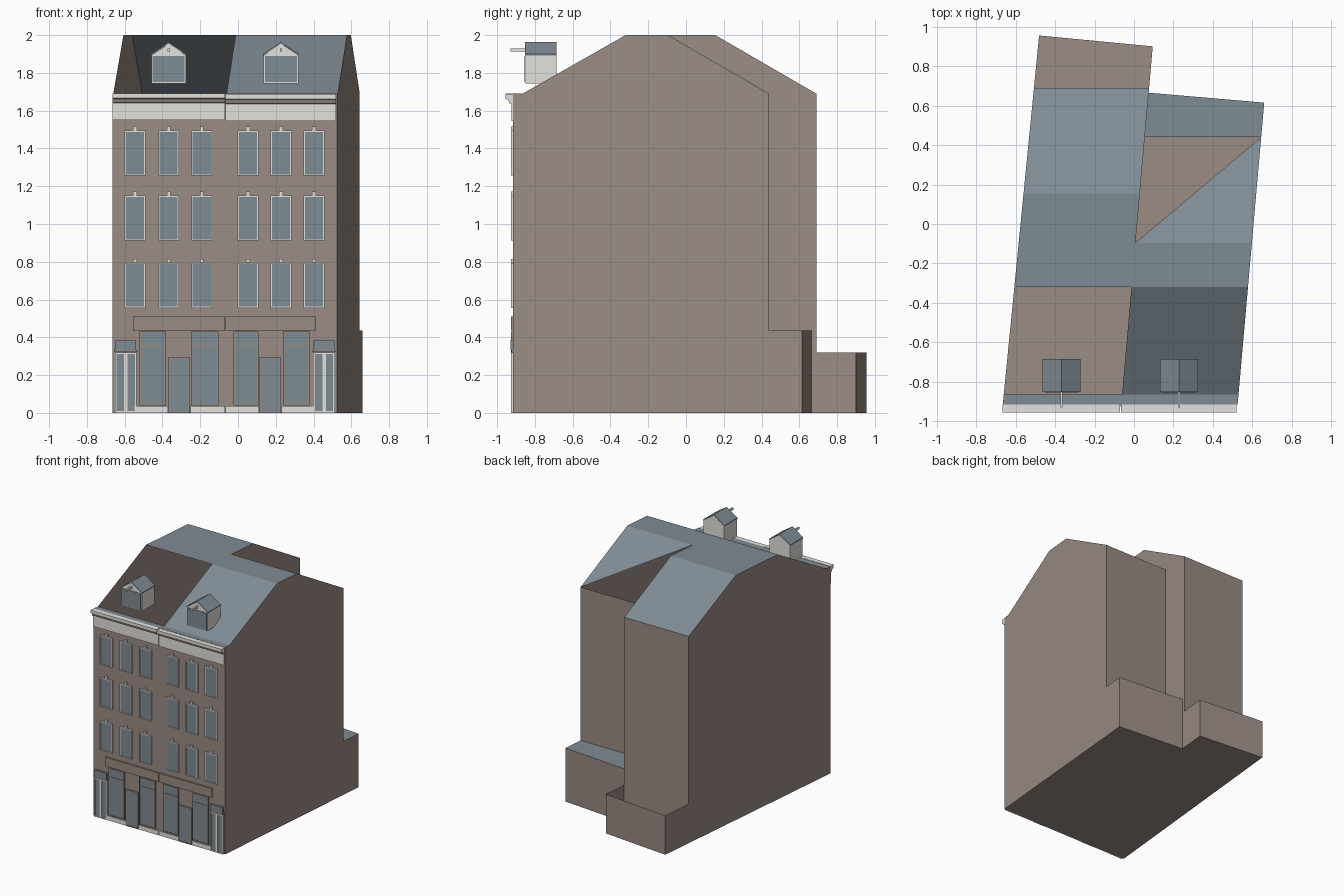
import bpy, bmesh

if "Cube" in bpy.data.objects:
    bpy.data.objects.remove(bpy.data.objects["Cube"])


def material(name, r, g, b):
    lin = [(c / 255 / 12.92 if c < 11 else ((c / 255 + 0.055) / 1.055) ** 2.4) for c in (r, g, b)]
    m = bpy.data.materials.new(name)
    m.diffuse_color = (*lin, 1)
    m.use_nodes = True
    m.node_tree.nodes["Principled BSDF"].inputs["Base Color"].default_value = m.diffuse_color
    return m


MATS = [material("brown_brick", 155, 140, 133), material("slate", 127, 139, 148),
        material("white_trim", 228, 226, 221)]
BRICK, SLATE, WHITE = range(3)


class Part:
    """Collects faces and boxes into one named object."""

    def __init__(self, name):
        self.name, self.bm = name, bmesh.new()

    def face(self, pts, mat):
        f = self.bm.faces.new([self.bm.verts.new(p) for p in pts])
        f.material_index = mat
        return f

    def prism(self, section, axis, a, b, mat, mats=None):
        """Extrude a 2D section along x (section is y,z) or y (section is x,z)."""
        def at(p, t):
            return (t, p[0], p[1]) if axis == "x" else (p[0], t, p[1])
        n = len(section)
        for i in range(n):
            p, q = section[i], section[(i + 1) % n]
            self.face([at(p, a), at(q, a), at(q, b), at(p, b)], mats[i] if mats else mat)
        self.face([at(p, a) for p in section], mat)
        self.face([at(p, b) for p in reversed(section)], mat)

    def box(self, x0, x1, y0, y1, z0, z1, mat):
        self.prism([(x0, z0), (x1, z0), (x1, z1), (x0, z1)], "y", y0, y1, mat)

    def done(self, solid=True):
        bmesh.ops.remove_doubles(self.bm, verts=self.bm.verts, dist=1e-5)
        if solid:
            bmesh.ops.recalc_face_normals(self.bm, faces=self.bm.faces)
        me = bpy.data.meshes.new(self.name)
        self.bm.to_mesh(me)
        self.bm.free()
        for m in MATS:
            me.materials.append(m)
        bpy.context.collection.objects.link(bpy.data.objects.new(self.name, me))


# Skewed plot lines: x on the left, party and right wall at depth y
F, EAVE, TOP = -0.915, 1.69, 2.0
def left(y, z): return (-0.665 + (y - F) * 0.0985, y, z)
def party(y, z): return (-0.065 + (y - F) * 0.0882, y, z)
def right(y, z): return (0.525 + (y - F) * 0.0882, y, z)


def profile(ridge, back):
    return [(F, 0), (back, 0), (back, EAVE), (ridge, TOP), (-0.32, TOP), (-0.865, EAVE), (F, EAVE)]


def quad(part, a, b, p, q, mat):
    part.face([a(*p), b(*p), b(*q), a(*q)], mat)


# Left house shell: front attic slope and yard roof are open
LB, LR = 0.69, 0.155
h = Part("left_house_shell")
prof = profile(LR, LB)
h.face([left(*p) for p in reversed(prof)], BRICK)
h.face([party(*p) for p in prof], BRICK)
quad(h, left, party, (F, 0), (F, EAVE), BRICK)
quad(h, party, left, (LB, 0), (LB, EAVE), BRICK)
quad(h, left, party, (F, EAVE), (-0.865, EAVE), SLATE)
quad(h, left, party, (-0.32, TOP), (LR, TOP), SLATE)
quad(h, left, party, (LR, TOP), (LB, EAVE), SLATE)
quad(h, party, left, (F, 0), (LB, 0), BRICK)
h.done(False)

# Left yard: open-topped walls
h = Part("left_yard_walls")
bl, br, z = 0.955, 0.90, 0.32
h.face([left(LB, 0), left(LB, z), left(bl, z), left(bl, 0)], BRICK)
h.face([party(LB, 0), party(br, 0), party(br, z), party(LB, z)], BRICK)
h.face([party(br, 0), left(bl, 0), left(bl, z), party(br, z)], BRICK)
h.face([left(LB, 0), left(bl, 0), party(br, 0), party(LB, 0)], BRICK)
h.done(False)

# Right house shell: half of the rear slope is open
RB, RR = 0.44, -0.095
h = Part("right_house_shell")
h.face([right(*p) for p in profile(RR, RB)], BRICK)
quad(h, party, right, (F, 0), (F, EAVE), BRICK)
quad(h, right, party, (RB, 0), (RB, EAVE), BRICK)
quad(h, party, right, (F, EAVE), (-0.865, EAVE), SLATE)
quad(h, party, right, (-0.865, EAVE), (-0.32, TOP), SLATE)
quad(h, party, right, (-0.32, TOP), (RR, TOP), SLATE)
h.face([party(RR, TOP), right(RR, TOP), right(RB, EAVE)], SLATE)
quad(h, right, party, (F, 0), (RB, 0), BRICK)
h.done(False)

# Right rear extension with flat slate roof
h = Part("right_extension")
bl, br, z = 0.665, 0.615, 0.437
h.face([right(RB, 0), right(br, 0), right(br, z), right(RB, z)], BRICK)
h.face([right(br, 0), party(bl, 0), party(bl, z), right(br, z)], BRICK)
h.face([party(RB, z), right(RB, z), right(br, z), party(bl, z)], SLATE)
h.face([right(RB, 0), party(RB, 0), party(bl, 0), right(br, 0)], BRICK)
h.done(False)

# Cornices: frieze board with a projecting gutter
for name, x0, x1, dz in (("left_cornice", -0.665, -0.07, 0), ("right_cornice", -0.065, 0.52, -0.004)):
    c = Part(name)
    sec = [(F, 1.55), (-0.925, 1.55), (-0.925, 1.64), (-0.935, 1.643), (-0.94, 1.662),
           (-0.955, 1.666), (-0.955, 1.692), (F, 1.692)]
    c.prism([(y, zz + dz) for y, zz in sec], "x", x0, x1, WHITE,
            [WHITE, WHITE, BRICK, BRICK, WHITE, WHITE, WHITE, WHITE])
    c.done()


def framed(part, x0, x1, z0, z1, w, mat, depth=0.012):
    """Frame of four bars around a slightly recessed pane."""
    y = F - depth
    for a, b in ((x0, x0 + w), (x1 - w, x1)):
        part.box(a, b, y, F, z0, z1, mat)
    for a, b in ((z0, z0 + w), (z1 - w, z1)):
        part.box(x0 + w, x1 - w, y, F, a, b, mat)
    part.box(x0 + w, x1 - w, y + 0.004, F, z0 + w, z1 - w, SLATE)


# Upper windows with little keystones
w = Part("upper_windows")
for xc in (-0.546, -0.367, -0.192, 0.053, 0.228, 0.402):
    for z0 in (0.556, 0.912, 1.256):
        framed(w, xc - 0.055, xc + 0.055, z0, z0 + 0.238, 0.007, WHITE)
        w.box(xc - 0.01, xc + 0.01, F - 0.012, F, z0 + 0.24, z0 + 0.26, WHITE)
w.done()

# Shopfronts: sign band, display windows, plinths and recessed doors
s = Part("shop_bands")
for x0, x1 in ((-0.555, -0.068), (-0.066, 0.412)):
    s.box(x0, x1, F - 0.012, F, 0.437, 0.51, BRICK)
s.done()
s = Part("shop_windows")
for x0, x1 in ((-0.522, -0.38), (-0.248, -0.102), (-0.025, 0.108), (0.238, 0.378)):
    framed(s, x0, x1, 0.04, 0.43, 0.008, BRICK)
    s.box(x0, x1, F - 0.012, F, 0.352, 0.36, BRICK)
s.done()
s = Part("shop_plinths")
for x0, x1 in ((-0.548, -0.37), (-0.252, -0.07), (-0.065, 0.112), (0.23, 0.402)):
    s.box(x0, x1, F - 0.01, F, 0, 0.036, WHITE)
s.done()
s = Part("shop_doors")
for x0, x1 in ((-0.368, -0.255), (0.115, 0.228)):
    framed(s, x0, x1, 0, 0.297, 0.008, BRICK)
s.done()

# House doors at the outer ends, double leaves with a transom
d = Part("house_doors")
for x0 in (-0.652, 0.398):
    framed(d, x0, x0 + 0.058, 0, 0.32, 0.009, WHITE)
    framed(d, x0 + 0.058, x0 + 0.115, 0, 0.32, 0.009, WHITE)
    d.box(x0 + 0.002, x0 + 0.113, F - 0.014, F, 0.332, 0.383, SLATE)
    d.box(x0 - 0.004, x0 + 0.119, F - 0.01, F, 0.322, 0.332, BRICK)
d.done()

# Dormers with gabled slate roof, window, and hoisting beam
for name, xc in (("left_dormer", -0.367), ("right_dormer", 0.228)):
    d = Part(name)
    y0, y1 = -0.85, -0.685
    sec = [(xc - 0.092, 1.745), (xc + 0.092, 1.745), (xc + 0.092, 1.893),
           (xc, 1.955), (xc - 0.092, 1.893)]
    d.prism(sec, "y", y0, y1, WHITE)
    d.box(xc - 0.085, xc + 0.085, y0 - 0.004, y0, 1.753, 1.89, SLATE)
    for s in (-1, 1):
        d.prism([(xc, 1.955), (xc, 1.963), (xc + s * 0.096, 1.899), (xc + s * 0.096, 1.891)],
                "y", y0 - 0.002, y1, SLATE)
    d.box(xc - 0.006, xc + 0.006, -0.93, y0, 1.912, 1.928, WHITE)
    d.done()
